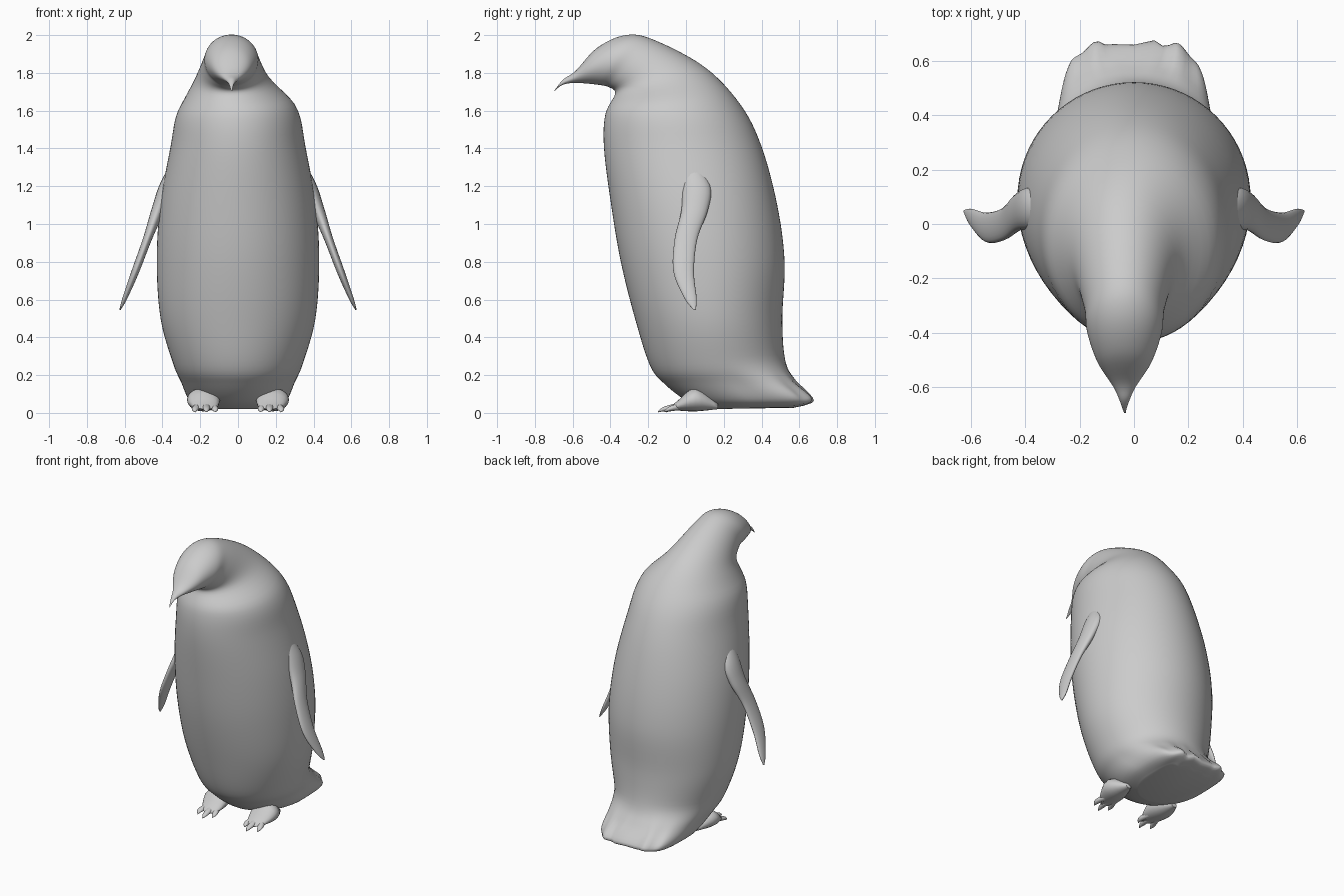
import bpy, bmesh, math
from mathutils import Vector

if "Cube" in bpy.data.objects:
    bpy.data.objects.remove(bpy.data.objects["Cube"])


def spline(keys, steps):
    """Catmull-Rom through rows of numbers."""
    out = []
    for i in range(len(keys) - 1):
        p0, p1 = keys[max(i - 1, 0)], keys[i]
        p2, p3 = keys[i + 1], keys[min(i + 2, len(keys) - 1)]
        for s in range(steps):
            t = s / steps
            out.append([0.5 * (2 * b + (c - a) * t + (2 * a - 5 * b + 4 * c - d) * t * t
                               + (3 * b - a - 3 * c + d) * t ** 3)
                        for a, b, c, d in zip(p0, p1, p2, p3)])
    out.append(list(keys[-1]))
    return out


def loft(name, rings):
    """Skin closed rings of points, cap both ends, shade smooth."""
    bm = bmesh.new()
    vs = [[bm.verts.new(p) for p in r] for r in rings]
    n = len(vs[0])
    for a, b in zip(vs, vs[1:]):
        for i in range(n):
            j = (i + 1) % n
            bm.faces.new((a[i], a[j], b[j], b[i]))
    bm.faces.new(vs[0])
    bm.faces.new(vs[-1])
    bmesh.ops.recalc_face_normals(bm, faces=bm.faces)
    me = bpy.data.meshes.new(name)
    bm.to_mesh(me)
    bm.free()
    ob = bpy.data.objects.new(name, me)
    bpy.context.collection.objects.link(ob)
    bpy.ops.object.select_all(action='DESELECT')
    ob.select_set(True)
    bpy.context.view_layer.objects.active = ob
    bpy.ops.object.shade_smooth_by_angle(angle=math.radians(60))


def circle(n):
    return [(math.cos(math.tau * k / n), math.sin(math.tau * k / n)) for k in range(n)]


def tube(name, keys, side, n=16):
    """Forward-running limb: rows of x, y, z, half width, half height."""
    loft(name, [[(side * (x + w * c), y, z + h * s) for c, s in circle(n)]
                for x, y, z, w, h in spline(keys, 4)])


def ramp(v, lo, hi):
    t = min(max((v - lo) / (hi - lo), 0), 1)
    return t * t * (3 - 2 * t)


# Body, tail skirt, head and beak: front y, front z, back y, back z, half width
body_keys = [
    (.13, .02, .58, .03, .18),
    (.01, .06, .67, .065, .255),
    (-.11, .15, .58, .17, .30),
    (-.19, .25, .525, .28, .345),
    (-.27, .5, .51, .5, .41),
    (-.345, .8, .522, .8, .43),
    (-.396, 1.1, .483, 1.1, .412),
    (-.434, 1.4, .40, 1.41, .358),
    (-.427, 1.58, .29, 1.63, .315),
    (-.375, 1.69, .10, 1.83, .20),
    (-.41, 1.725, -.17, 1.975, .15),
    (-.465, 1.737, -.32, 2.0, .138),
    (-.54, 1.745, -.47, 1.933, .10),
    (-.61, 1.746, -.585, 1.81, .042),
    (-.66, 1.733, -.65, 1.765, .016),
    (-.697, 1.703, -.695, 1.709, .003),
]
rings = []
for yf, zf, yb, zb, w in spline(body_keys, 6):
    cx = -0.035 * ramp(zf, 1.6, 1.72)      # head sits slightly to one side
    tail = 1 - ramp(zb, 0.06, 0.3)         # squared-off back near the ground
    f, b = Vector((cx, yf, zf)), Vector((cx, yb, zb))
    mid, axis = (f + b) / 2, (b - f) / 2
    ring = []
    for c, s in circle(72):
        e = 1 - 0.5 * tail if s > 0 else 1
        p = mid + axis * math.copysign(abs(s) ** e, s)
        p.x += w * math.copysign(abs(c) ** e, c)
        if s > 0:                          # feathered tail edge
            ripple = tail ** 2 * s * math.cos(p.x * 62 + 2.5)
            p.y += 0.012 * ripple
            p.z += 0.004 * ripple
        ring.append(p)
    rings.append(ring)
loft("body_and_head", rings)

# Flipper: x, z, front y, back y, half thickness
flipper_keys = [
    (.32, 1.34, -.01, .05, .02),
    (.375, 1.2, -.02, .13, .038),
    (.425, 1.07, -.025, .115, .032),
    (.48, .92, -.06, .06, .022),
    (.543, .75, -.067, .042, .019),
    (.598, .61, -.01, .056, .012),
    (.625, .545, .04, .052, .003),
]
# Foot pad under the leg
foot_keys = [
    (.185, .17, .035, .02, .015),
    (.185, .05, .07, .085, .062),
    (.173, -.05, .036, .064, .023),
    (.17, -.095, .022, .02, .005),
]
# Toes: tip x offset from the foot centre, tip y
toes = [(-.05, -.105), (-.005, -.148), (.055, -.115)]

for side, label in ((1, "right"), (-1, "left")):
    loft("flipper_" + label,
         [[(side * (x + t * s), (y0 + y1) / 2 + (y1 - y0) / 2 * c, z + t * s * 0.35)
           for c, s in circle(20)]
          for x, z, y0, y1, t in spline(flipper_keys, 6)])
    tube("foot_" + label, foot_keys, side, 20)

    # Three toes tapering to claws
    for n, (dx, tip) in enumerate(toes):
        x = 0.172 + dx
        tube("toe_%s_%d" % (label, n + 1),
             [(x - dx / 2, 0, .04, .022, .022),
              (x, tip * .75, .022, .018, .013),
              (x, tip, .006, .002, .003)], side)
